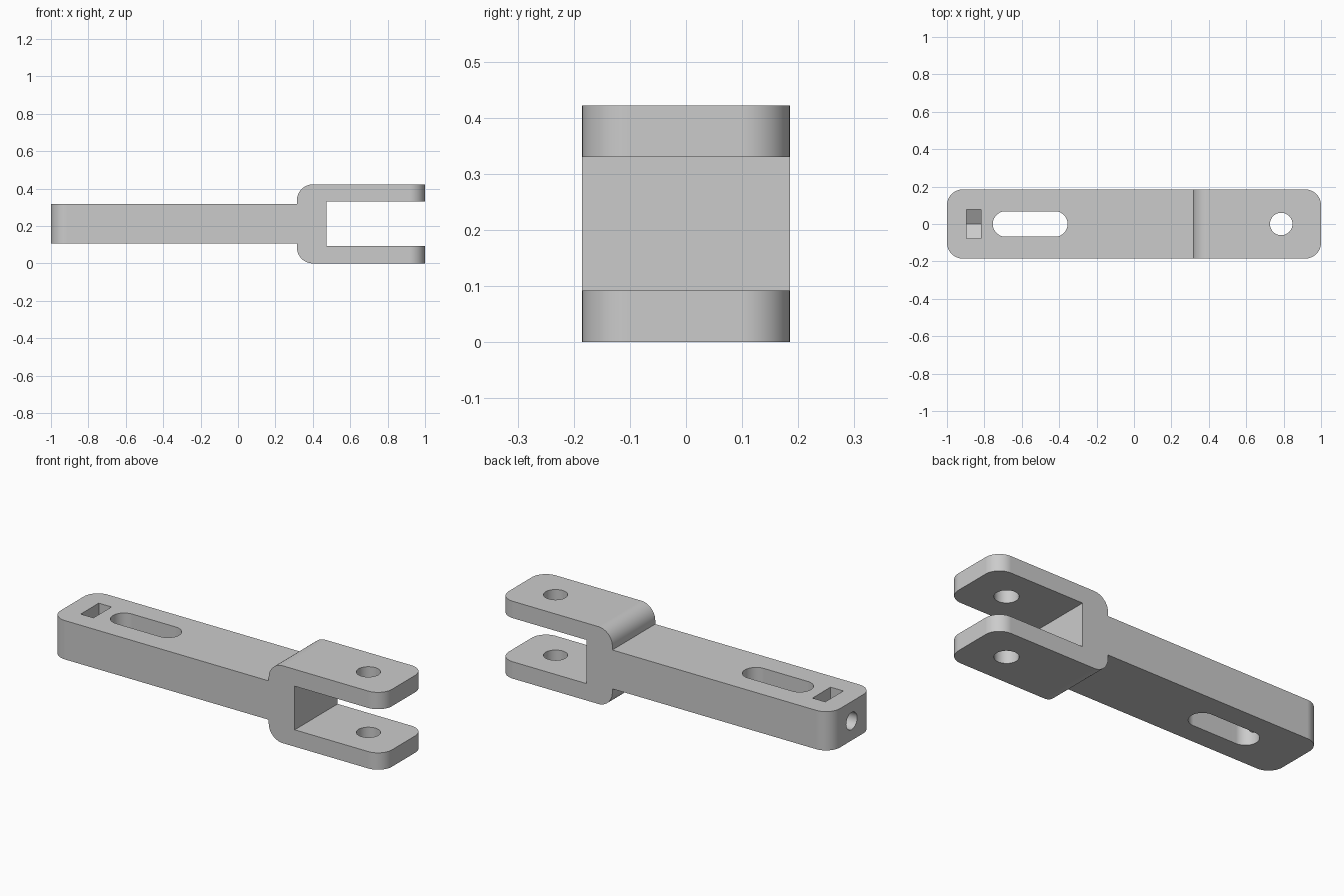
import bpy, bmesh
from math import pi, sin, cos
from mathutils import Vector

cube = bpy.data.objects.get("Cube")
if cube:
    bpy.data.objects.remove(cube, do_unlink=True)

HALF_W = 0.185      # half width of the bar
MID_Z = 0.211       # centre height
ROUND = 0.085       # outer corner radius

steel = bpy.data.materials.new("plain grey")
steel.use_nodes = True
grey = (0.6, 0.6, 0.6, 1)
steel.diffuse_color = grey
steel.node_tree.nodes["Principled BSDF"].inputs["Base Color"].default_value = grey


def arc(cx, cy, r, start, end, steps):
    """Points along an arc, both ends included."""
    return [(cx + r * cos(start + (end - start) * i / steps),
             cy + r * sin(start + (end - start) * i / steps)) for i in range(steps + 1)]


def prism(name, outline, axis, low, high):
    """Extrude a closed outline along x, y or z."""
    place = {"x": lambda a, b, d: (d, a, b),
             "y": lambda a, b, d: (a, d, b),
             "z": lambda a, b, d: (a, b, d)}[axis]
    bm = bmesh.new()
    face = bm.faces.new([bm.verts.new(place(a, b, low)) for a, b in outline])
    grown = bmesh.ops.extrude_face_region(bm, geom=[face])["geom"]
    shift = Vector(place(0, 0, high - low))
    bmesh.ops.translate(bm, vec=shift, verts=[v for v in grown if isinstance(v, bmesh.types.BMVert)])
    bmesh.ops.recalc_face_normals(bm, faces=bm.faces)
    mesh = bpy.data.meshes.new(name)
    bm.to_mesh(mesh)
    bm.free()
    mesh.materials.append(steel)
    obj = bpy.data.objects.new(name, mesh)
    bpy.context.collection.objects.link(obj)
    return obj


def combine(target, tool, operation):
    """Apply a boolean and discard the helper."""
    bpy.context.view_layer.objects.active = target
    mod = target.modifiers.new("cut", "BOOLEAN")
    mod.object = tool
    mod.operation = operation
    mod.solver = "EXACT"
    bpy.ops.object.modifier_apply(modifier=mod.name)
    bpy.data.objects.remove(tool, do_unlink=True)


# Side profile: bar, rounded fork shoulders and two prongs
back, top, bar_top, gap_top, gap_x = 0.315, 0.422, 0.317, 0.33, 0.472
upper = [(-1.1, bar_top), (back, bar_top)]
upper += arc(back + ROUND, top - ROUND, ROUND, pi, pi / 2, 16)
upper += [(1.1, top), (1.1, gap_top), (gap_x, gap_top)]
lower = [(x, 2 * MID_Z - z) for x, z in reversed(upper)]
clevis = prism("clevis_arm", upper + lower, "y", -0.3, 0.3)

# Plan outline with rounded corners
plan = []
for i, (sx, sy) in enumerate([(1, 1), (-1, 1), (-1, -1), (1, -1)]):
    plan += arc(sx * (1 - ROUND), sy * (HALF_W - ROUND), ROUND, i * pi / 2, (i + 1) * pi / 2, 16)
combine(clevis, prism("plan_trim", plan, "z", -0.1, 0.6), "INTERSECT")

# Adjusting slot through the bar
r = 0.068
slot = arc(-0.355 - r, 0, r, -pi / 2, pi / 2, 24) + arc(-0.755 + r, 0, r, pi / 2, 3 * pi / 2, 24)
combine(clevis, prism("slot_cutter", slot, "z", -0.1, 0.6), "DIFFERENCE")

# Pin hole through both prongs
pin = arc(0.787, 0, 0.06, 0, 2 * pi, 48)[:-1]
combine(clevis, prism("pin_cutter", pin, "z", -0.1, 0.6), "DIFFERENCE")

# Nut pocket with a pointed floor
nut_r = 0.09
side = nut_r * cos(pi / 6)
pocket = [(-side, 0.5), (-side, MID_Z - nut_r / 2), (0, MID_Z - nut_r),
          (side, MID_Z - nut_r / 2), (side, 0.5)]
combine(clevis, prism("pocket_cutter", pocket, "x", -0.895, -0.818), "DIFFERENCE")

# Screw hole from the bar end into the slot
screw = arc(0, MID_Z, 0.047, 0, 2 * pi, 40)[:-1]
combine(clevis, prism("screw_cutter", screw, "x", -1.1, -0.69), "DIFFERENCE")

# Smooth curved walls, crisp edges
bpy.ops.object.select_all(action="DESELECT")
clevis.select_set(True)
bpy.context.view_layer.objects.active = clevis
bpy.ops.object.shade_smooth_by_angle(angle=pi / 6)
weighted = clevis.modifiers.new("even shading", "WEIGHTED_NORMAL")
weighted.keep_sharp = True
